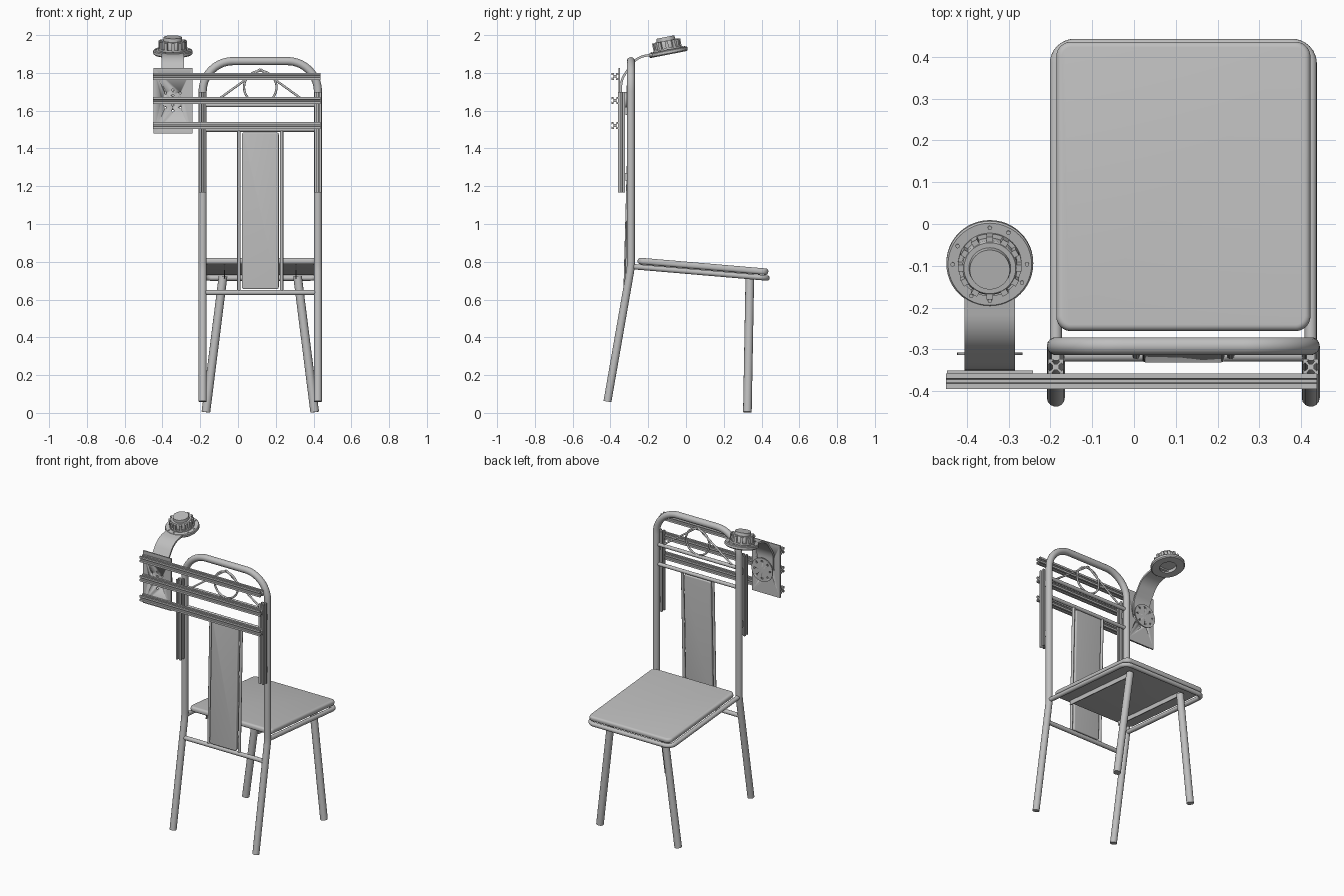
import bpy, bmesh, math
from mathutils import Vector, Matrix

if "Cube" in bpy.data.objects:
    bpy.data.objects.remove(bpy.data.objects["Cube"])

grey = bpy.data.materials.new("plain_grey")
grey.use_nodes = True
GREY = (0.52, 0.52, 0.52, 1)
grey.diffuse_color = GREY
grey.node_tree.nodes["Principled BSDF"].inputs["Base Color"].default_value = GREY

MID = 0.118      # centre line of the chair
HALF = 0.305     # half the post spacing
SIDES = (-1, 1)


def finish(name, bm, matrix=None, angle=35):
    bmesh.ops.recalc_face_normals(bm, faces=bm.faces)
    mesh = bpy.data.meshes.new(name)
    bm.to_mesh(mesh)
    bm.free()
    if matrix:
        mesh.transform(matrix)
    mesh.materials.append(grey)
    ob = bpy.data.objects.new(name, mesh)
    bpy.context.collection.objects.link(ob)
    bpy.ops.object.select_all(action='DESELECT')
    ob.select_set(True)
    bpy.context.view_layer.objects.active = ob
    bpy.ops.object.shade_smooth_by_angle(angle=math.radians(angle))
    return ob


def fillet(pts, radius, cyclic=False, steps=8):
    """Round the corners of a polyline."""
    pts = [Vector(p) for p in pts]
    out = []
    for i, p in enumerate(pts):
        if not cyclic and i in (0, len(pts) - 1):
            out.append(p)
            continue
        a = (pts[i - 1] - p).normalized()
        b = (pts[(i + 1) % len(pts)] - p).normalized()
        half = a.angle(b) / 2
        centre = p + (a + b).normalized() * radius / math.sin(half)
        start = p + a * radius / math.tan(half) - centre
        end = p + b * radius / math.tan(half) - centre
        for k in range(steps + 1):
            out.append(centre + start.lerp(end, k / steps).normalized() * radius)
    return out


def tube(name, pts, r, cyclic=False, matrix=None):
    cu = bpy.data.curves.new(name, 'CURVE')
    cu.dimensions = '3D'
    cu.bevel_depth = r
    cu.bevel_resolution = 5
    cu.use_fill_caps = True
    sp = cu.splines.new('POLY')
    sp.points.add(len(pts) - 1)
    for q, p in zip(sp.points, pts):
        q.co = (*p, 1)
    sp.use_cyclic_u = cyclic
    tmp = bpy.data.objects.new(name + "_path", cu)
    bpy.context.collection.objects.link(tmp)
    bm = bmesh.new()
    bm.from_mesh(tmp.evaluated_get(bpy.context.evaluated_depsgraph_get()).to_mesh())
    bpy.data.objects.remove(tmp)
    bmesh.ops.remove_doubles(bm, verts=bm.verts, dist=1e-5)
    return finish(name, bm, matrix)


def prism(name, outline, vec, matrix=None, bevel=0, angle=35):
    """Extrude a flat outline, optionally rounding its rims."""
    bm = bmesh.new()
    face = bm.faces.new([bm.verts.new(p) for p in outline])
    bmesh.ops.extrude_face_region(bm, geom=[face])
    bm.verts.ensure_lookup_table()
    n = len(outline)
    bmesh.ops.translate(bm, verts=bm.verts[n:], vec=vec)
    if bevel:
        rims = [e for e in bm.edges if (e.verts[0].index < n) == (e.verts[1].index < n)]
        bm.verts.index_update()
        rims = [e for e in bm.edges if (e.verts[0].index < n) == (e.verts[1].index < n)]
        bmesh.ops.bevel(bm, geom=rims, offset=bevel, segments=5, profile=0.5, affect='EDGES')
    return finish(name, bm, matrix, angle)


def box(name, centre, size, matrix=None):
    bm = bmesh.new()
    bmesh.ops.create_cube(bm, size=1, matrix=Matrix.Translation(centre) @ Matrix.Diagonal((*size, 1)))
    return finish(name, bm, matrix)


def lathe(name, profile, matrix, steps=48):
    """Spin a closed (radius, height) profile about local z."""
    bm = bmesh.new()
    rings = [[bm.verts.new((r * math.cos(t), r * math.sin(t), z)) for r, z in profile]
             for t in (math.tau * k / steps for k in range(steps))]
    n = len(profile)
    for k in range(steps):
        a, b = rings[k], rings[(k + 1) % steps]
        for j in range(n):
            bm.faces.new((a[j], a[(j + 1) % n], b[(j + 1) % n], b[j]))
    bmesh.ops.remove_doubles(bm, verts=bm.verts, dist=1e-6)
    return finish(name, bm, matrix)


def drill(ob, centre, rings, r=0.006):
    """Cut circles of holes along y."""
    bm = bmesh.new()
    for radius, count in rings:
        for k in range(count):
            t = math.tau * k / count
            at = Vector(centre) + Vector((radius * math.cos(t), 0, radius * math.sin(t)))
            bmesh.ops.create_cone(bm, cap_ends=True, segments=12, radius1=r, radius2=r, depth=0.05,
                                  matrix=Matrix.Translation(at) @ Matrix.Rotation(math.pi / 2, 4, 'X'))
    cutter = finish("hole_cutter", bm)
    cutter.hide_render = True
    mod = ob.modifiers.new("holes", 'BOOLEAN')
    mod.operation, mod.solver, mod.object = 'DIFFERENCE', 'EXACT', cutter
    bpy.context.view_layer.objects.active = ob
    bpy.ops.object.modifier_apply(modifier=mod.name)
    bpy.data.objects.remove(cutter)


def slot_rail(name, start, vec):
    """Slotted square extrusion."""
    quarter = [(1, -1), (1, -.32), (.8, -.32), (.8, -.55), (.4, -.2), (.4, .2), (.8, .55), (.8, .32), (1, .32)]
    pts = []
    for k in range(4):
        rot = Matrix.Rotation(k * math.pi / 2, 2)
        pts += [rot @ Vector(p) * 0.0185 for p in quarter]
    to_axis = Vector((0, 0, 1)).rotation_difference(Vector(vec)).to_matrix().to_4x4()
    return prism(name, [p.to_3d() for p in pts], (0, 0, Vector(vec).length),
                 Matrix.Translation(start) @ to_axis, angle=20)


# Bent back frame: both rear legs and the arched top in one tube
L, R = MID - HALF, MID + HALF
YB = -0.292
side = fillet([(L, -0.416, 0.06), (L, YB, 0.77), (L, YB, 1.5)], 0.3)[:-1]
arch = fillet([(L, YB, 1.5), (L, YB, 1.862), (R, YB, 1.862), (R, YB, 1.5)], 0.16, steps=12)[1:-1]
mirrored = [Vector((2 * MID - p.x, p.y, p.z)) for p in reversed(side)]
tube("back_frame", side + arch + mirrored, 0.0215)

# Cross bars and decorative ring with braces
for name, z, y, r in (("lower_bar", 0.637, -0.315, 0.014), ("middle_bar", 1.50, YB, 0.012),
                      ("upper_bar", 1.63, YB, 0.012)):
    tube(name, [(L, y, z), (R, y, z)], r)
ring = [(MID + 0.086 * math.cos(t), YB, 1.724 + 0.086 * math.sin(t))
        for t in (math.tau * k / 40 for k in range(40))]
tube("back_ring", ring, 0.006, True)
for s in SIDES:
    tube("ring_brace", [(MID, YB, 1.82), (MID + s * 0.25, YB, 1.64)], 0.006)
    tube("splat_rod", [(MID + s * 0.113, -0.315, 0.637), (MID + s * 0.113, YB, 1.5)], 0.009)

# Upholstered back splat
lean = Matrix.Translation((MID, -0.306, 1.07)) @ Matrix.Rotation(-math.atan(0.023 / 0.863), 4, 'X')
splat = [(s * 0.098, 0.012, t * 0.415) for s, t in ((-1, -1), (1, -1), (1, 1), (-1, 1))]
prism("back_splat", fillet(splat, 0.012, True, 4), (0, -0.026, 0), lean, 0.006)

# Seat: cushion, tube rim and under strips, tilted together
seat = Matrix.Translation((MID, 0.087, 0.743)) @ Matrix.Rotation(-0.085, 4, 'X')
pad = [(s * 0.304, t * 0.347, 0.016) for s, t in ((-1, -1), (1, -1), (1, 1), (-1, 1))]
prism("seat_cushion", fillet(pad, 0.035, True), (0, 0, 0.034), seat, 0.014)
rim = [(-HALF, -0.378, 0), (-HALF, 0.343, 0), (HALF, 0.343, 0), (HALF, -0.378, 0)]
tube("seat_rim", fillet(rim, 0.045), 0.0145, matrix=seat)
for s in SIDES:
    box("seat_strip", (s * 0.19, -0.03, 0.002), (0.006, 0.58, 0.03), seat)

# Splayed front legs
for s in SIDES:
    tube("front_leg", [(MID + s * 0.288, 0.325, 0.004), (MID + s * 0.197, 0.338, 0.725)], 0.023)

# Slotted rails with spacers to the posts
for z in (1.782, 1.654, 1.522):
    slot_rail("cross_rail", (-0.45, -0.376, z), (0.888, 0, 0))
for x in (L, R):
    slot_rail("upright_rail", (x, -0.342, 1.168), (0, 0, 0.532))
    for z in (1.25, 1.6):
        box("rail_spacer", (x, -0.316, z), (0.02, 0.022, 0.04))

# Mounting plate and drilled round foot
AX, AZ = -0.345, 1.655
plate = box("mount_plate", (AX, -0.354, 1.652), (0.206, 0.008, 0.348))
drill(plate, (AX, -0.354, AZ), ((0.055, 8), (0.025, 4)))
to_back = Matrix.Translation((AX, -0.35, AZ)) @ Matrix.Rotation(-math.pi / 2, 4, 'X')
lathe("foot_hub", [(0, 0), (0.045, 0), (0.045, 0.037), (0, 0.037)], to_back)
foot = lathe("foot_disc", [(0, 0.036), (0.078, 0.036), (0.078, 0.043), (0, 0.043)], to_back)
drill(foot, (AX, -0.31, AZ), ((0.057, 8),))

# Curved arm strap, an offset ribbon extruded sideways
path = fillet([(0, -0.338, 1.66), (0, -0.338, 1.76), (0, -0.262, 1.876), (0, -0.13, 1.90)], 0.11)
outer = []
for i, p in enumerate(path):
    d = (path[min(i + 1, len(path) - 1)] - path[max(i - 1, 0)]).normalized()
    outer.append(p + Vector((0, -d.z, d.y)) * 0.012)
prism("arm_strap", path + outer[::-1], (0.12, 0, 0), Matrix.Translation((AX - 0.06, 0, 0)))

# Tilted round head: flange, ribbed body, cap and bolts
head = Matrix.Translation((AX, -0.094, 1.91)) @ Matrix.Rotation(math.radians(11), 4, 'X')
lathe("head_flange", [(0.052, -0.013), (0.098, -0.013), (0.104, -0.007), (0.104, 0.007), (0.1, 0.012),
                      (0.052, 0.012)], head)
lathe("head_body", [(0, 0.008), (0.076, 0.008), (0.076, 0.022), (0.066, 0.022), (0.066, 0.056),
                    (0.062, 0.062), (0.05, 0.062), (0.048, 0.081), (0, 0.081)], head)
for k in range(12):
    turn = head @ Matrix.Rotation(math.tau * k / 12, 4, 'Z')
    box("head_rib", (0.068, 0, 0.04), (0.016, 0.016, 0.04), turn)
    if k % 3 != 1:
        lathe("flange_bolt", [(0, 0.01), (0.005, 0.01), (0.005, 0.016), (0, 0.016)],
              turn @ Matrix.Translation((0.089, 0, 0)), 12)
